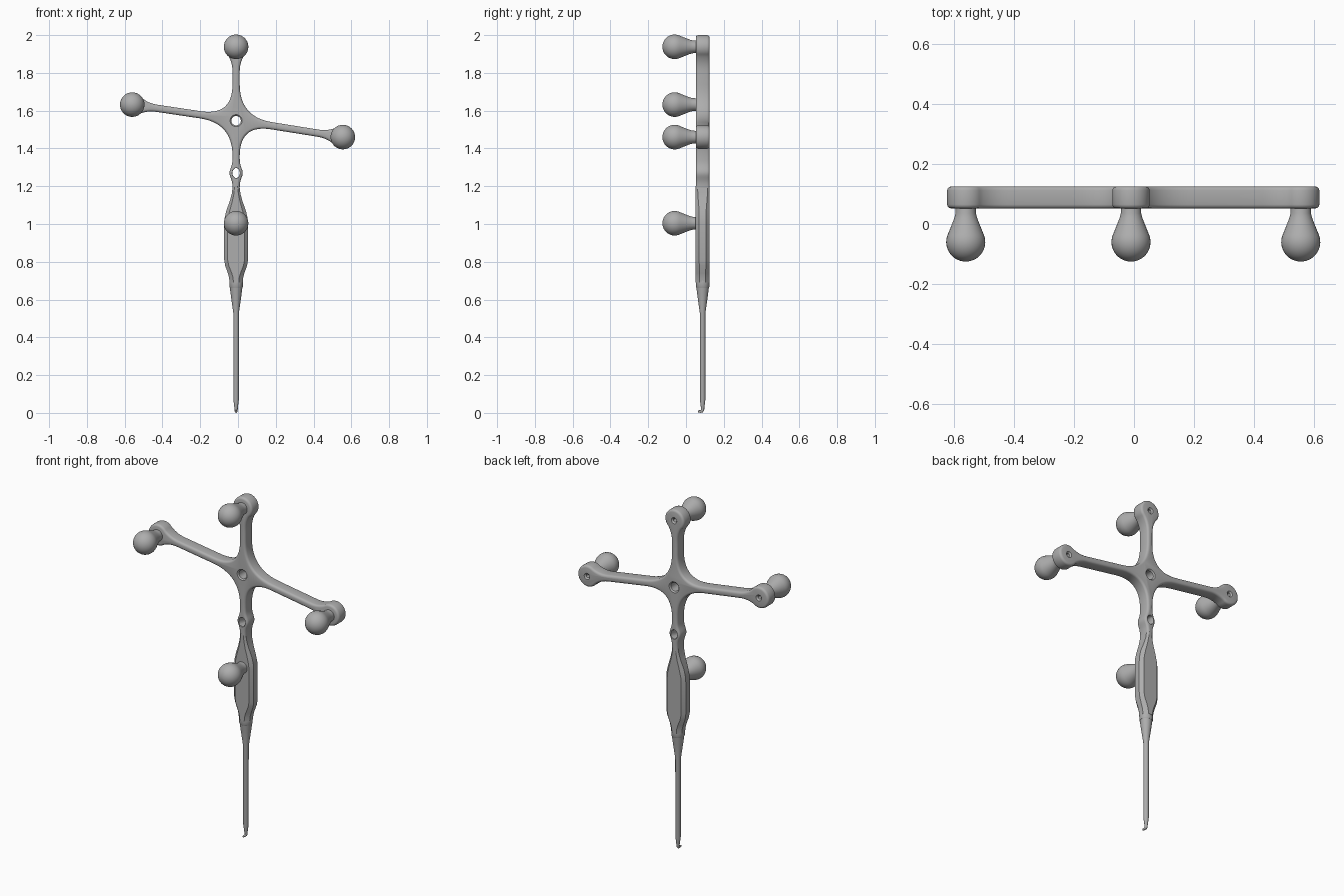
import bpy, bmesh, math
from math import sin, cos, pi, radians
from mathutils import Vector, Matrix

cube = bpy.data.objects.get("Cube")
if cube:
    bpy.data.objects.remove(cube, do_unlink=True)

grey = bpy.data.materials.new("satin grey")
grey.use_nodes = True
GREY = (0.42, 0.42, 0.42, 1)
grey.diffuse_color = GREY
grey.node_tree.nodes["Principled BSDF"].inputs["Base Color"].default_value = GREY

CX, CY = -0.01, 0.088             # axis of the tool
FRONT, BACK = 0.052, 0.125        # plate faces
HUB = Vector((CX, 1.55))          # plate centre in x, z
HEADS = {"right": (-0.56, 1.632), "left": (0.555, 1.46), "top": (CX, 1.938)}
ARM_W, HEAD_R, FILLET = 0.019, 0.062, 0.19


def finish(ob, angle=40):
    bpy.ops.object.select_all(action='DESELECT')
    ob.select_set(True)
    bpy.context.view_layer.objects.active = ob
    bpy.ops.object.shade_smooth_by_angle(angle=radians(angle))


def loft(name, rings, angle=40):
    """Skin a list of equal rings of points and cap both ends."""
    bm = bmesh.new()
    rows = [[bm.verts.new(p) for p in ring] for ring in rings]
    n = len(rows[0])
    for a, b in zip(rows, rows[1:]):
        for i in range(n):
            j = (i + 1) % n
            bm.faces.new((a[i], a[j], b[j], b[i]))
    bm.faces.new(rows[0])
    bm.faces.new(rows[-1])
    bmesh.ops.recalc_face_normals(bm, faces=bm.faces)
    me = bpy.data.meshes.new(name)
    bm.to_mesh(me)
    bm.free()
    me.materials.append(grey)
    ob = bpy.data.objects.new(name, me)
    bpy.context.collection.objects.link(ob)
    finish(ob, angle)
    return ob


def lathe_y(name, x, z, profile, squash=1, n=32):
    """Turn (radius, y) pairs about an axis along y."""
    turn = [2 * pi * i / n for i in range(n)]
    return loft(name, [[(x + r * squash * cos(t), y, z + r * sin(t)) for t in turn]
                       for r, y in profile])


def lathe_z(name, profile, n=32):
    """Turn (radius, z) pairs about the tool axis."""
    turn = [2 * pi * i / n for i in range(n)]
    return loft(name, [[(CX + r * cos(t), CY + r * sin(t), z) for t in turn]
                       for r, z in profile])


# Plate outline: four arms joined by hub fillets
def half_arm(length, has_head):
    """(distance, half width) from the hub outwards along one side."""
    steps = 10
    if has_head:
        a, b, w = length - 0.14, length - HEAD_R * cos(pi / 4), HEAD_R * sin(pi / 4)
        side = [(FILLET, ARM_W)]
        side += [(a + (b - a) * i / steps, ARM_W + (w - ARM_W) * (i / steps) ** 2.5)
                 for i in range(steps)]
        side += [(length - HEAD_R * cos(t), HEAD_R * sin(t))
                 for t in [pi / 4 + i * pi / 24 for i in range(18)]]
        return side
    ds = [FILLET + (length - FILLET) * i / 24 for i in range(25)]
    return [(d, ARM_W + 0.016 * math.exp(-((d - 0.28) / 0.036) ** 2)) for d in ds]


arms = []
for key in ("left", "top", "right"):
    v = Vector(HEADS[key]) - HUB
    arms.append((v.normalized(), half_arm(v.length, True)))
arms.append((Vector((0, -1)), half_arm(0.42, False)))

outline = []
for i, (u, side) in enumerate(arms):
    n = Vector((-u.y, u.x))
    outline += [HUB + u * d - n * w for d, w in side]
    if i < 3:
        outline.append(HUB + u * (side[-1][0] + HEAD_R * (1 - cos(pi / 24))))
    outline += [HUB + u * d + n * w for d, w in reversed(side)]
    v = arms[(i + 1) % 4][0]
    m = Vector((-v.y, v.x))
    p, q = outline[-1], HUB + v * FILLET - m * ARM_W
    corner = HUB + (u + v) * ARM_W / (u.x * v.y - u.y * v.x)
    for k in range(1, 14):
        t = k / 14
        outline.append(p * (1 - t) ** 2 + corner * 2 * t * (1 - t) + q * t * t)
# drop doubled points
outline = [p for i, p in enumerate(outline) if (p - outline[i - 1]).length > 0.0005]

inward = []
for i, p in enumerate(outline):
    t = (outline[(i + 1) % len(outline)] - outline[i - 1]).normalized()
    inward.append(Vector((-t.y, t.x)))

# Rounded edge on both faces of the plate
R = 0.013
edge = [(R * (1 - sin(t)), R * (1 - cos(t))) for t in [0, pi / 6, pi / 3, pi / 2]]
levels = [(o, FRONT + d) for o, d in edge] + [(o, BACK - d) for o, d in reversed(edge)]
plate = loft("cross_plate", [[(p.x + k.x * o, y, p.y + k.y * o)
                              for p, k in zip(outline, inward)] for o, y in levels])


# Countersunk holes and blind screw sockets
def cut(cutter):
    mod = plate.modifiers.new("hole", 'BOOLEAN')
    mod.operation, mod.solver, mod.object = 'DIFFERENCE', 'EXACT', cutter
    bpy.ops.object.select_all(action='DESELECT')
    bpy.context.view_layer.objects.active = plate
    plate.select_set(True)
    bpy.ops.object.modifier_apply(modifier=mod.name)
    bpy.data.objects.remove(cutter, do_unlink=True)


def through(x, z, r, rim, squash=1):
    cut(lathe_y("hole_cutter", x, z, [(r + 2 * rim, FRONT - rim), (r, FRONT + rim),
                                      (r, BACK - rim), (r + 2 * rim, BACK + rim)], squash))


through(CX, 1.547, 0.025, 0.007)
through(CX, 1.27, 0.026, 0.002, 0.75)
for x, z in HEADS.values():
    cut(lathe_y("socket_cutter", x, z, [(0.01, BACK - 0.03), (0.01, BACK - 0.008),
                                        (0.026, BACK + 0.008)]))
finish(plate)

# Marker balls on flared necks
ball = [(0.065 * sin(t), -0.06 - 0.065 * cos(t)) for t in
        [0.02 + i * 1.95 / 14 for i in range(15)]]
neck = [(0.053, -0.018), (0.045, 0.002), (0.038, 0.02), (0.034, 0.036), (0.033, 0.065)]
for key, (x, z) in {**HEADS, "lower": (CX, 1.004)}.items():
    lathe_y(key + "_marker_ball", x, z, ball + neck)


# Handle: chamfered bar swelling from the arm and tapering to the collar
def octagon(z, w, c):
    d = (BACK - FRONT) / 2
    half = [(w, -d + c), (w, d - c), (w - c, d), (-w + c, d)]
    return [(CX + s * x, CY + s * y, z) for s in (1, -1) for x, y in half]


handle = [(1.2, 0.018, 0.010), (1.16, 0.023, 0.011), (1.12, 0.034, 0.014),
          (1.07, 0.052, 0.018), (1.03, 0.061, 0.018), (1.0, 0.063, 0.018),
          (0.81, 0.063, 0.018), (0.78, 0.058, 0.019), (0.74, 0.044, 0.021),
          (0.715, 0.037, 0.021), (0.69, 0.035, 0.021)]
loft("handle", [octagon(*s) for s in handle], 30)

# Collar, cone and thin rod
lathe_z("collar", [(0.034, 0.715), (0.036, 0.7), (0.036, 0.668), (0.034, 0.664)])
lathe_z("shaft", [(0.034, 0.67), (0.029, 0.63), (0.015, 0.53), (0.0145, 0.07),
                  (0.010, 0.035), (0.008, 0.02)], 24)

# Hooked tip
path = [(0, 0.026, 0.009), (0, 0.014, 0.0085), (-0.004, 0.009, 0.008),
        (-0.012, 0.0075, 0.007), (-0.025, 0.0085, 0.005)]
rings = []
for i, (y, z, r) in enumerate(path):
    a, b = path[max(i - 1, 0)], path[min(i + 1, len(path) - 1)]
    t = Vector((0, b[0] - a[0], b[1] - a[1])).normalized()
    side, up = Vector((1, 0, 0)), t.cross(Vector((1, 0, 0)))
    rings.append([Vector((CX, CY + y, z)) + (side * cos(k) + up * sin(k)) * r
                  for k in [2 * pi * j / 12 for j in range(12)]])
loft("hook_tip", rings)
